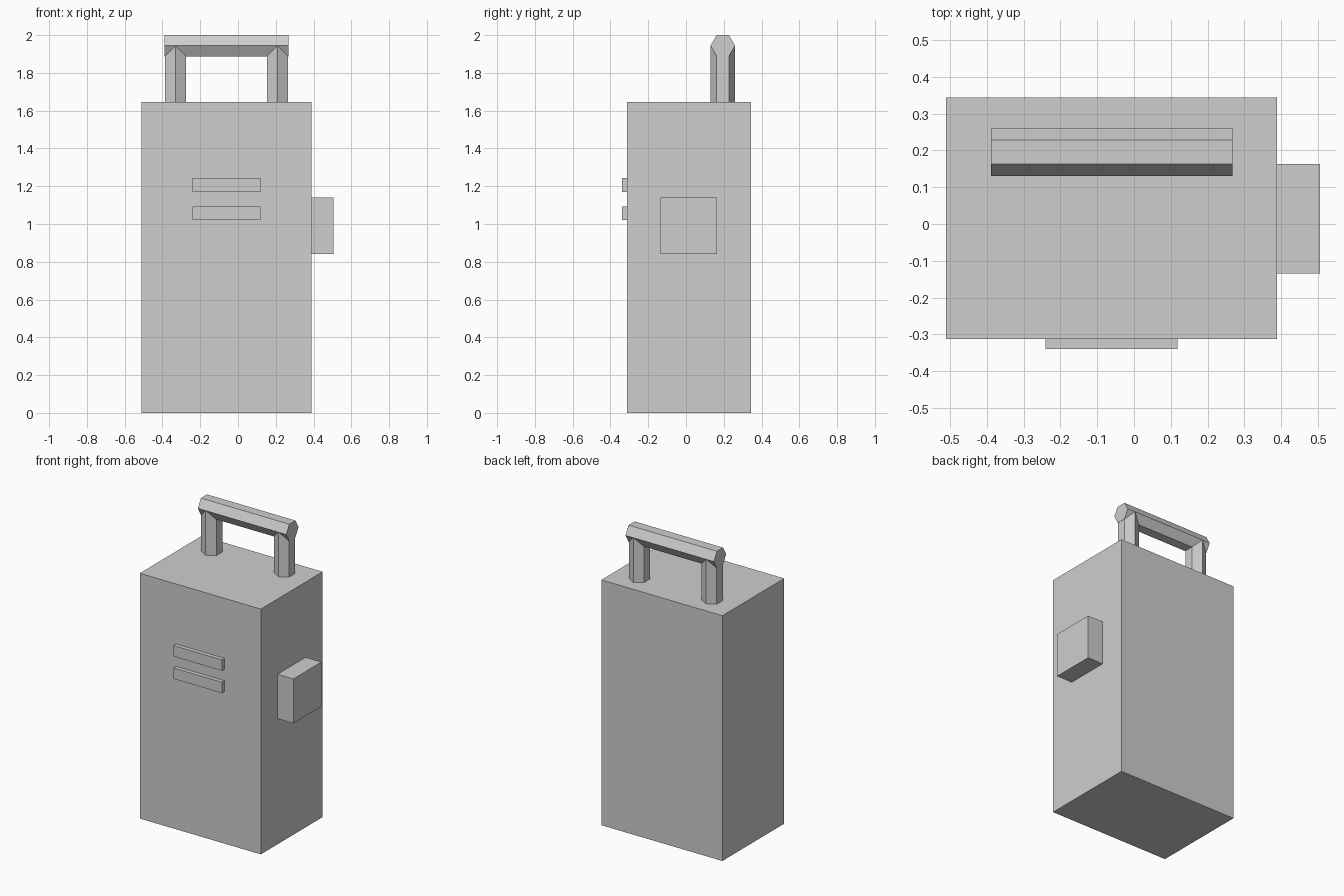
import bpy
import math

if "Cube" in bpy.data.objects:
    bpy.data.objects.remove(bpy.data.objects["Cube"])

grey = bpy.data.materials.new("plain grey")
grey.diffuse_color = (0.62, 0.62, 0.62, 1)
grey.use_nodes = True
grey.node_tree.nodes["Principled BSDF"].inputs["Base Color"].default_value = grey.diffuse_color


def finish(name):
    obj = bpy.context.object
    obj.name = name
    obj.data.materials.append(grey)
    return obj


def box(name, lo, hi):
    centre = [(a + b) / 2 for a, b in zip(lo, hi)]
    bpy.ops.mesh.primitive_cube_add(size=1, location=centre)
    obj = finish(name)
    obj.scale = [b - a for a, b in zip(lo, hi)]


def hex_rod(name, centre, length, rotation=(0, 0, 0)):
    # Six-sided rod whose corners point along y
    bpy.ops.mesh.primitive_cylinder_add(vertices=6, radius=0.065, depth=length,
                                        location=centre, rotation=rotation)
    finish(name)


# Main body
box("body", (-0.51, -0.312, 0), (0.388, 0.343, 1.645))

# Raised slats on the front
for i, z in enumerate((1.02, 1.17)):
    box(f"front_slat_{i + 1}", (-0.24, -0.34, z), (0.118, -0.312, z + 0.073))

# Block on the right side
box("side_block", (0.388, -0.134, 0.842), (0.505, 0.163, 1.14))

# Carrying handle: two posts and a bar
MID_X, HANDLE_Y, BAR_Z = -0.061, 0.195, 1.944
for side, dx in (("left", -0.27), ("right", 0.27)):
    hex_rod(f"handle_post_{side}", (MID_X + dx, HANDLE_Y, (1.645 + BAR_Z) / 2),
            BAR_Z - 1.645)
hex_rod("handle_bar", (MID_X, HANDLE_Y, BAR_Z), 0.656, (0, math.pi / 2, 0))
